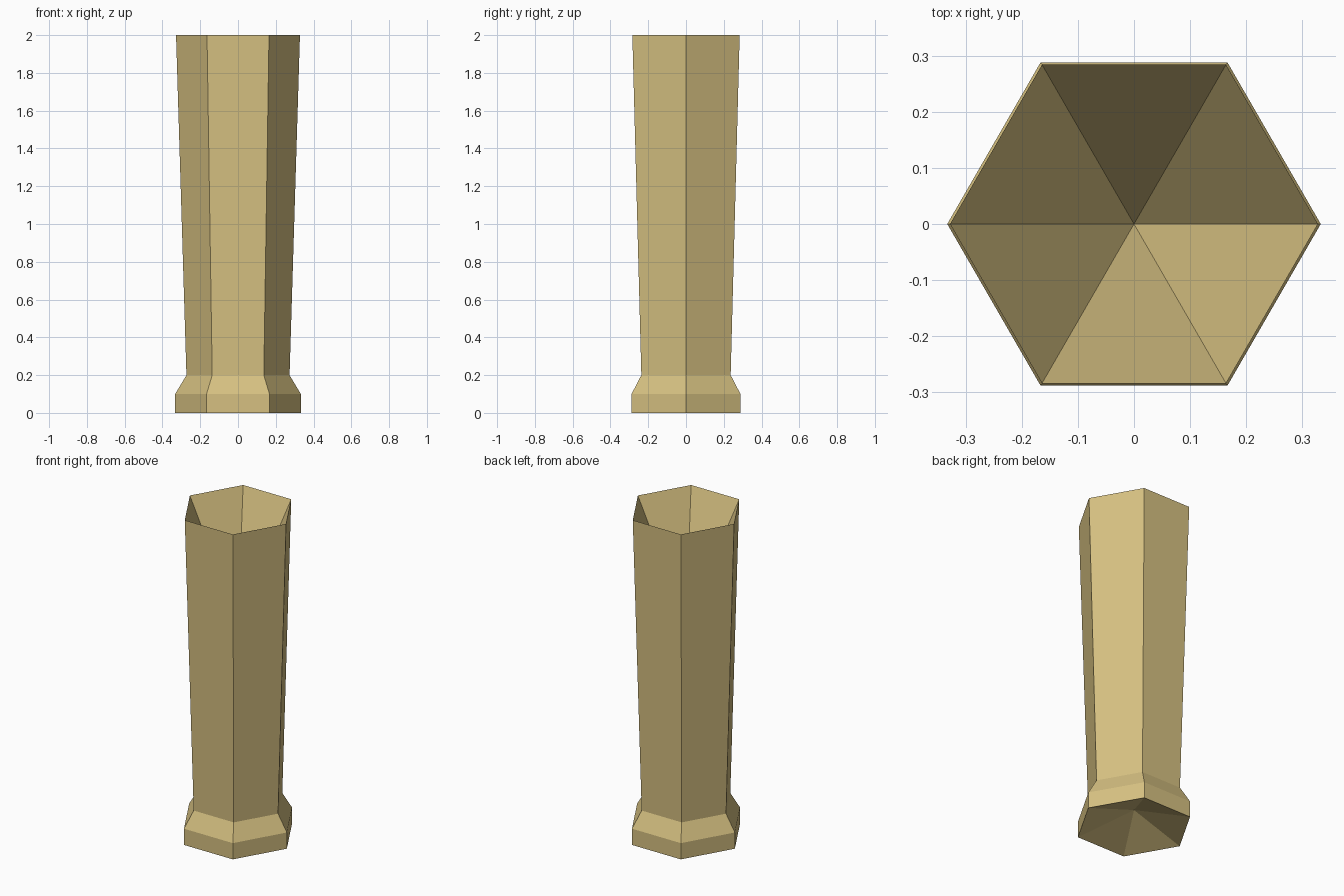
import bpy, bmesh
from math import cos, sin, tau

if "Cube" in bpy.data.objects:
    bpy.data.objects.remove(bpy.data.objects["Cube"])

SIDES = 6
# Profile (radius, z) from the recess under the foot, up the outside, down into the cup
PROFILE = [(0, 0.11), (0.333, 0), (0.333, 0.10), (0.273, 0.20), (0.328, 2.0), (0, 1.30)]

bm = bmesh.new()


def ring(r, z):
    if r == 0:
        return [bm.verts.new((0, 0, z))] * SIDES
    return [bm.verts.new((r * cos(tau * i / SIDES), r * sin(tau * i / SIDES), z))
            for i in range(SIDES)]


# Hexagonal shaft lofted through the profile rings
rings = [ring(r, z) for r, z in PROFILE]
for low, high in zip(rings, rings[1:]):
    for i in range(SIDES):
        j = (i + 1) % SIDES
        corners = dict.fromkeys((low[i], low[j], high[j], high[i]))
        bm.faces.new(list(corners))
bmesh.ops.recalc_face_normals(bm, faces=bm.faces)

mesh = bpy.data.meshes.new("hexagonal_column")
bm.to_mesh(mesh)
bm.free()
column = bpy.data.objects.new("hexagonal_column", mesh)
bpy.context.collection.objects.link(column)

# Tan finish
tan = bpy.data.materials.new("tan")
tan.diffuse_color = (0.67, 0.53, 0.22, 1)
tan.use_nodes = True
tan.node_tree.nodes["Principled BSDF"].inputs["Base Color"].default_value = tan.diffuse_color
mesh.materials.append(tan)
